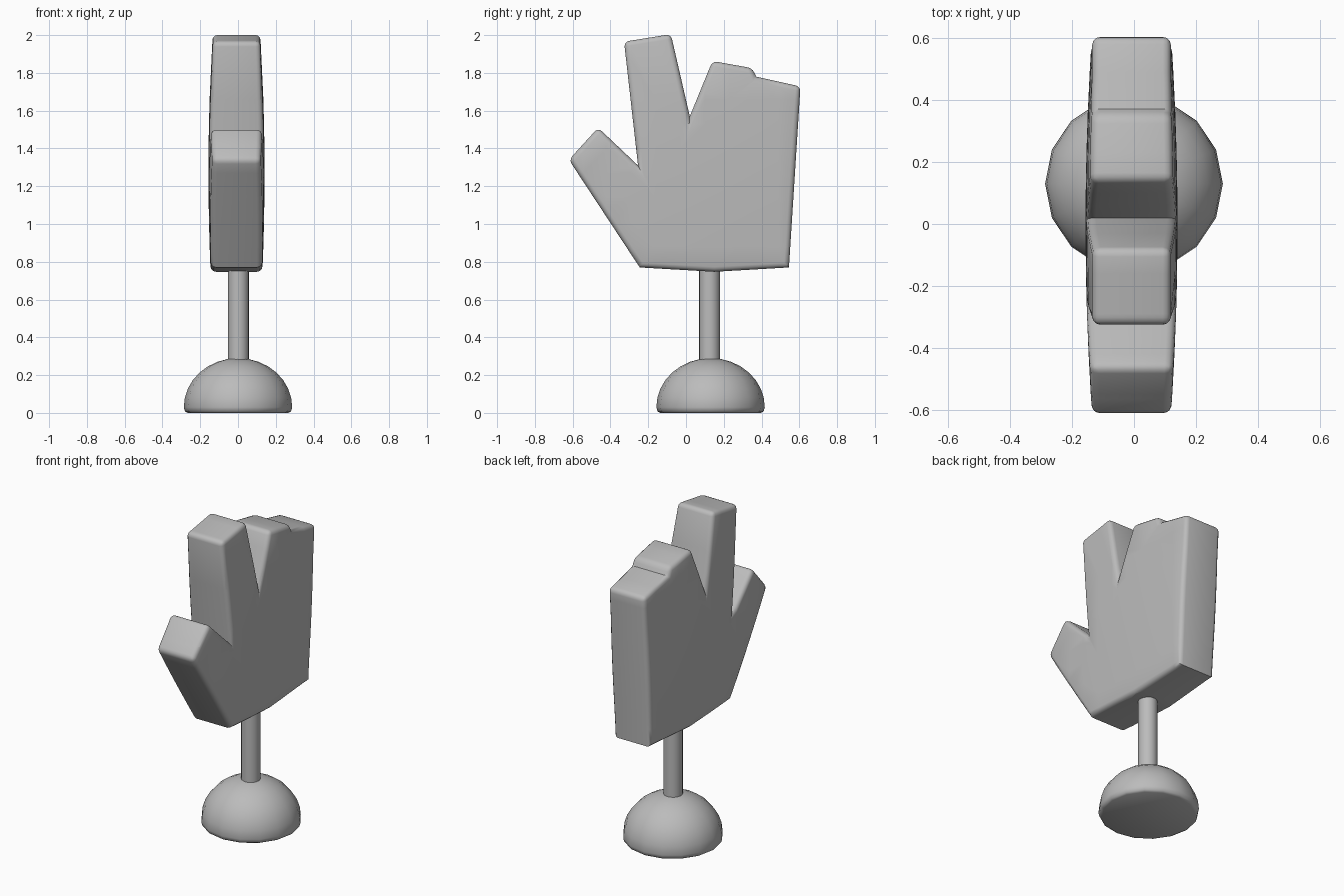
import bpy, bmesh, math
from mathutils import Vector

cube = bpy.data.objects.get("Cube")
if cube:
    bpy.data.objects.remove(cube, do_unlink=True)

grey = bpy.data.materials.new("plain grey")
grey.use_nodes = True
colour = (0.5, 0.5, 0.5, 1)
grey.diffuse_color = colour
grey.node_tree.nodes["Principled BSDF"].inputs["Base Color"].default_value = colour

STAND_Y = 0.13


def finish(bm, name, angle):
    bmesh.ops.recalc_face_normals(bm, faces=bm.faces)
    mesh = bpy.data.meshes.new(name)
    bm.to_mesh(mesh)
    bm.free()
    mesh.materials.append(grey)
    obj = bpy.data.objects.new(name, mesh)
    bpy.context.collection.objects.link(obj)
    bpy.ops.object.select_all(action='DESELECT')
    obj.select_set(True)
    bpy.context.view_layer.objects.active = obj
    bpy.ops.object.shade_smooth_by_angle(angle=math.radians(angle))
    return obj


def lathe(name, profile, sides, x, y):
    bm = bmesh.new()
    verts = [bm.verts.new((x + r, y, z)) for r, z in profile]
    edges = [bm.edges.new(pair) for pair in zip(verts, verts[1:])]
    bmesh.ops.spin(bm, geom=verts + edges, cent=(x, y, 0), axis=(0, 0, 1),
                   angle=math.tau, steps=sides)
    bmesh.ops.remove_doubles(bm, verts=bm.verts, dist=0.0005)
    return finish(bm, name, 45)


# Hand outline (y, z, rounded corner?)
outline = [
    (-0.245, 0.77, False), (-0.62, 1.34, True), (-0.465, 1.51, True),
    (-0.254, 1.31, False), (-0.328, 1.965, True), (-0.08, 2.005, True),
    (0.02, 1.57, False), (0.14, 1.863, True), (0.35, 1.825, True),
    (0.372, 1.78, False), (0.606, 1.728, True), (0.545, 0.77, False),
    (0.15, 0.747, False),
]
HALF = 0.127
bm = bmesh.new()
face = bm.faces.new([bm.verts.new((-HALF, y, z)) for y, z, _ in outline])
side = bmesh.ops.extrude_face_region(bm, geom=[face], use_keep_orig=True)
bmesh.ops.translate(bm, vec=(2 * HALF, 0, 0),
                    verts=[v for v in side["geom"] if isinstance(v, bmesh.types.BMVert)])
bmesh.ops.recalc_face_normals(bm, faces=bm.faces)

# Soften the rims and the fingertip corners, leaving the notches sharp
round_yz = [Vector((y, z)) for y, z, rounded in outline if rounded]
soft = []
for e in bm.edges:
    a, b = e.verts
    rim = abs(a.co.x - b.co.x) < 0.001
    if rim or any((a.co.yz - p).length < 0.001 for p in round_yz):
        soft.append(e)
bmesh.ops.bevel(bm, geom=soft, offset=0.026, segments=3, profile=0.5,
                affect='EDGES', clamp_overlap=False)

# Slice the slab and swell the palm a little
for axis in (1, 2):
    for i in range(18):
        co, no = Vector(), Vector()
        co[axis] = -0.55 + 0.13 * i
        no[axis] = 1
        bmesh.ops.bisect_plane(bm, geom=bm.verts[:] + bm.edges[:] + bm.faces[:],
                               plane_co=co, plane_no=no)
for v in bm.verts:
    r2 = (v.co.y / 0.62) ** 2 + ((v.co.z - 1.27) / 0.72) ** 2
    v.co.x = v.co.x * (1 + 0.17 * max(0, 1 - r2)) - 0.008
finish(bm, "hand", 35)

# Post
lathe("post", [(0.055, 0.25), (0.055, 0.8)], 20, 0.002, STAND_Y - 0.005)

# Domed foot with a rounded lower lip and flat underside
R = 0.287
dome = [(0, 0), (R - 0.02, 0), (R - 0.006, 0.008), (R, 0.03)]
for i in range(1, 9):
    a = math.pi / 2 * i / 8
    dome.append((R * math.cos(a), 0.03 + 0.26 * math.sin(a)))
lathe("foot", dome, 16, 0, STAND_Y)
